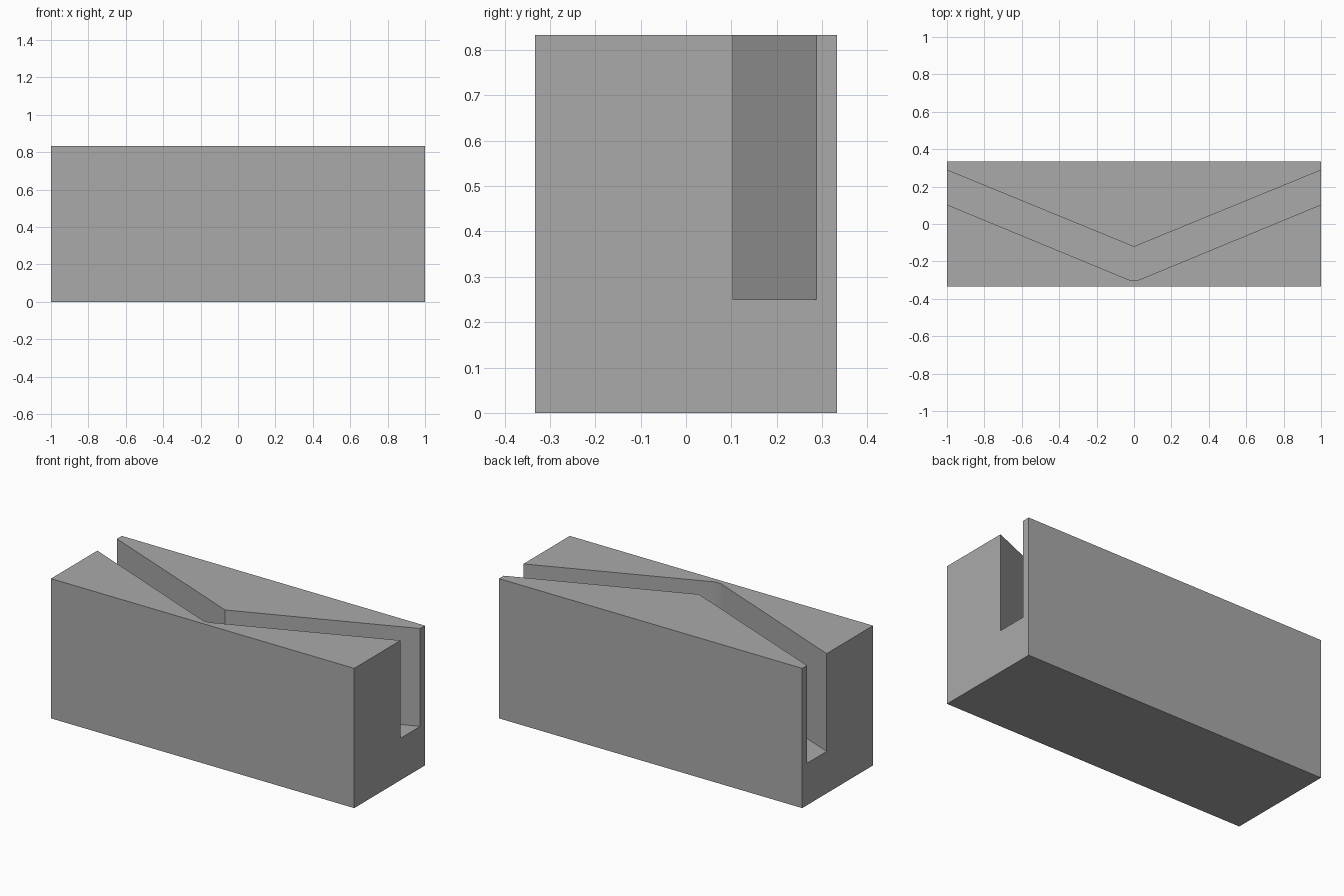
import bpy
import bmesh

default_cube = bpy.data.objects.get("Cube")
if default_cube:
    bpy.data.objects.remove(default_cube, do_unlink=True)

HALF_DEPTH = 1 / 3
HEIGHT = 0.833
SLOT_FLOOR = 0.25

grey = bpy.data.materials.new("plain grey")
grey.use_nodes = True
colour = (0.4, 0.4, 0.4, 1)
grey.diffuse_color = colour
grey.node_tree.nodes["Principled BSDF"].inputs["Base Color"].default_value = colour


def prism(name, outline, bottom, top):
    """Extrude a plan outline upward from bottom to top."""
    bm = bmesh.new()
    face = bm.faces.new([bm.verts.new((x, y, bottom)) for x, y in outline])
    raised = bmesh.ops.extrude_face_region(bm, geom=[face])["geom"]
    for v in raised:
        if isinstance(v, bmesh.types.BMVert):
            v.co.z = top
    bmesh.ops.recalc_face_normals(bm, faces=bm.faces)
    mesh = bpy.data.meshes.new(name)
    bm.to_mesh(mesh)
    bm.free()
    mesh.materials.append(grey)
    obj = bpy.data.objects.new(name, mesh)
    bpy.context.collection.objects.link(obj)
    return obj


# Solid rectangular block
block = prism("slotted_block",
              [(-1, -HALF_DEPTH), (1, -HALF_DEPTH), (1, HALF_DEPTH), (-1, HALF_DEPTH)],
              0, HEIGHT)

# V-shaped channel, run past both ends and above the top for a clean cut
REACH, SLOPE = 1.2, 0.413
front_tip, back_tip = -0.302, -0.122
bend = 0.018  # small flat at the front of the bend
front_end = front_tip + SLOPE * (REACH - bend)
back_end = back_tip + (SLOPE - 0.003) * REACH
slot = prism("slot_cutter",
             [(-REACH, front_end), (-bend, front_tip), (bend, front_tip),
              (REACH, front_end), (REACH, back_end), (0, back_tip), (-REACH, back_end)],
             SLOT_FLOOR, HEIGHT + 0.2)
slot.hide_render = True

# Cut the channel and discard the cutter
cut = block.modifiers.new("slot", 'BOOLEAN')
cut.operation = 'DIFFERENCE'
cut.solver = 'EXACT'
cut.object = slot
bpy.context.view_layer.objects.active = block
bpy.ops.object.modifier_apply(modifier=cut.name)
bpy.data.objects.remove(slot, do_unlink=True)
